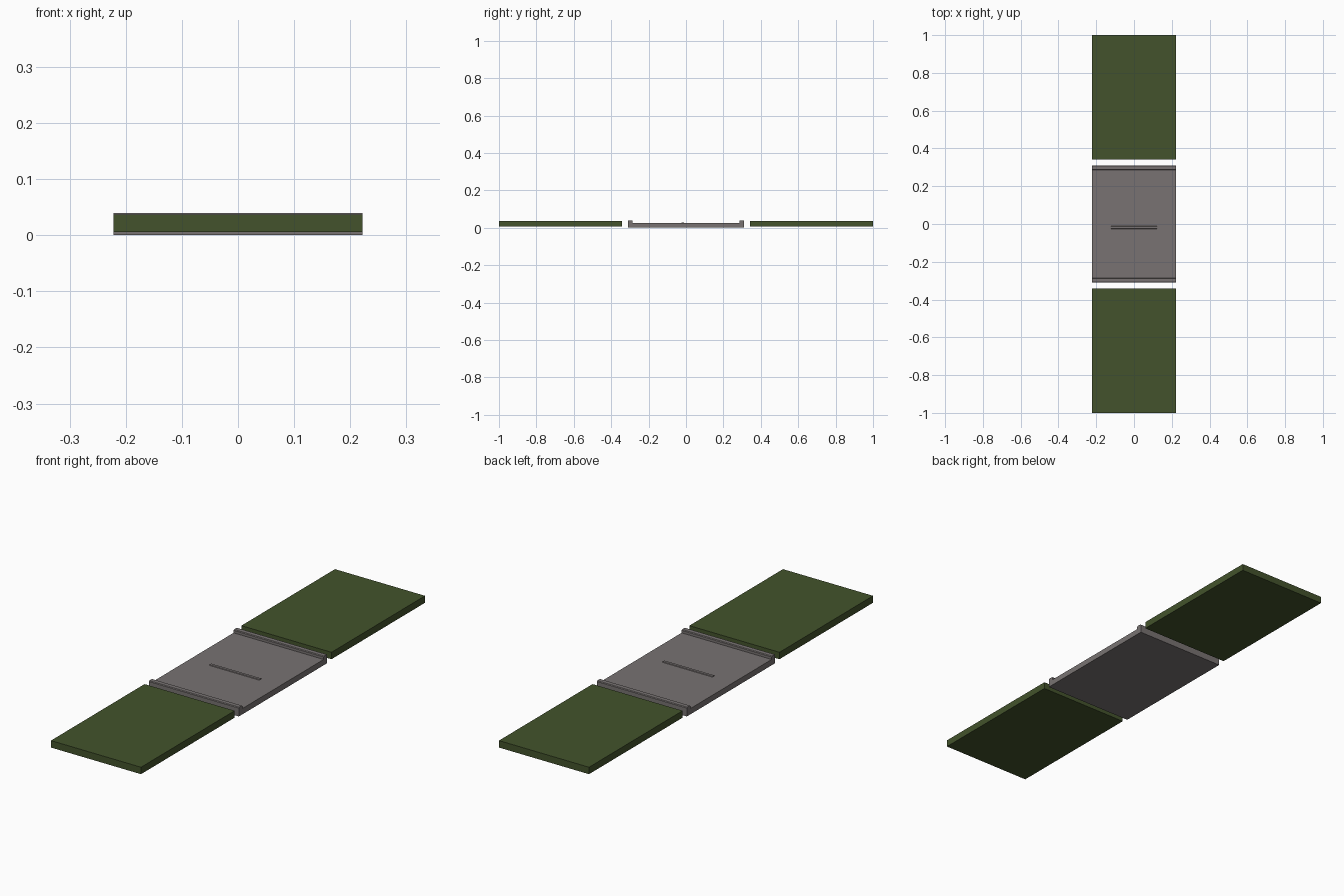
import bpy, bmesh

if "Cube" in bpy.data.objects:
    bpy.data.objects.remove(bpy.data.objects["Cube"])

W = 0.222  # half width shared by every part


def material(name, rgb):
    m = bpy.data.materials.new(name)
    m.diffuse_color = (*rgb, 1)
    m.use_nodes = True
    m.node_tree.nodes["Principled BSDF"].inputs["Base Color"].default_value = m.diffuse_color
    return m


green = material("olive green", (0.056, 0.086, 0.025))
grey = material("warm grey", (0.188, 0.171, 0.168))


def extrude_profile(name, points, half_width, mat):
    """Extrude a (y, z) outline along x."""
    bm = bmesh.new()
    face = bm.faces.new([bm.verts.new((-half_width, y, z)) for y, z in points])
    out = bmesh.ops.extrude_face_region(bm, geom=[face])
    verts = [v for v in out["geom"] if isinstance(v, bmesh.types.BMVert)]
    bmesh.ops.translate(bm, verts=verts, vec=(2 * half_width, 0, 0))
    bmesh.ops.recalc_face_normals(bm, faces=bm.faces)
    me = bpy.data.meshes.new(name)
    bm.to_mesh(me)
    bm.free()
    me.materials.append(mat)
    ob = bpy.data.objects.new(name, me)
    bpy.context.collection.objects.link(ob)
    return ob


# Centre tray: flat slab with a raised lip at each end
half = [(0.311, 0.0), (0.311, 0.037), (0.308, 0.040),
        (0.289, 0.040), (0.286, 0.037), (0.286, 0.026)]
extrude_profile("centre_tray", half + [(-y, z) for y, z in reversed(half)], W, grey)

# Small low ridge across the middle of the tray
extrude_profile("centre_ridge",
                [(-0.026, 0.025), (-0.024, 0.029), (-0.012, 0.029), (-0.010, 0.025)],
                0.123, grey)

# Green panels at front and back
for name, s in (("front_panel", -1), ("back_panel", 1)):
    extrude_profile(name, [(s * 0.341, 0.006), (s * 1.0, 0.006),
                           (s * 1.0, 0.037), (s * 0.341, 0.037)], W, green)
